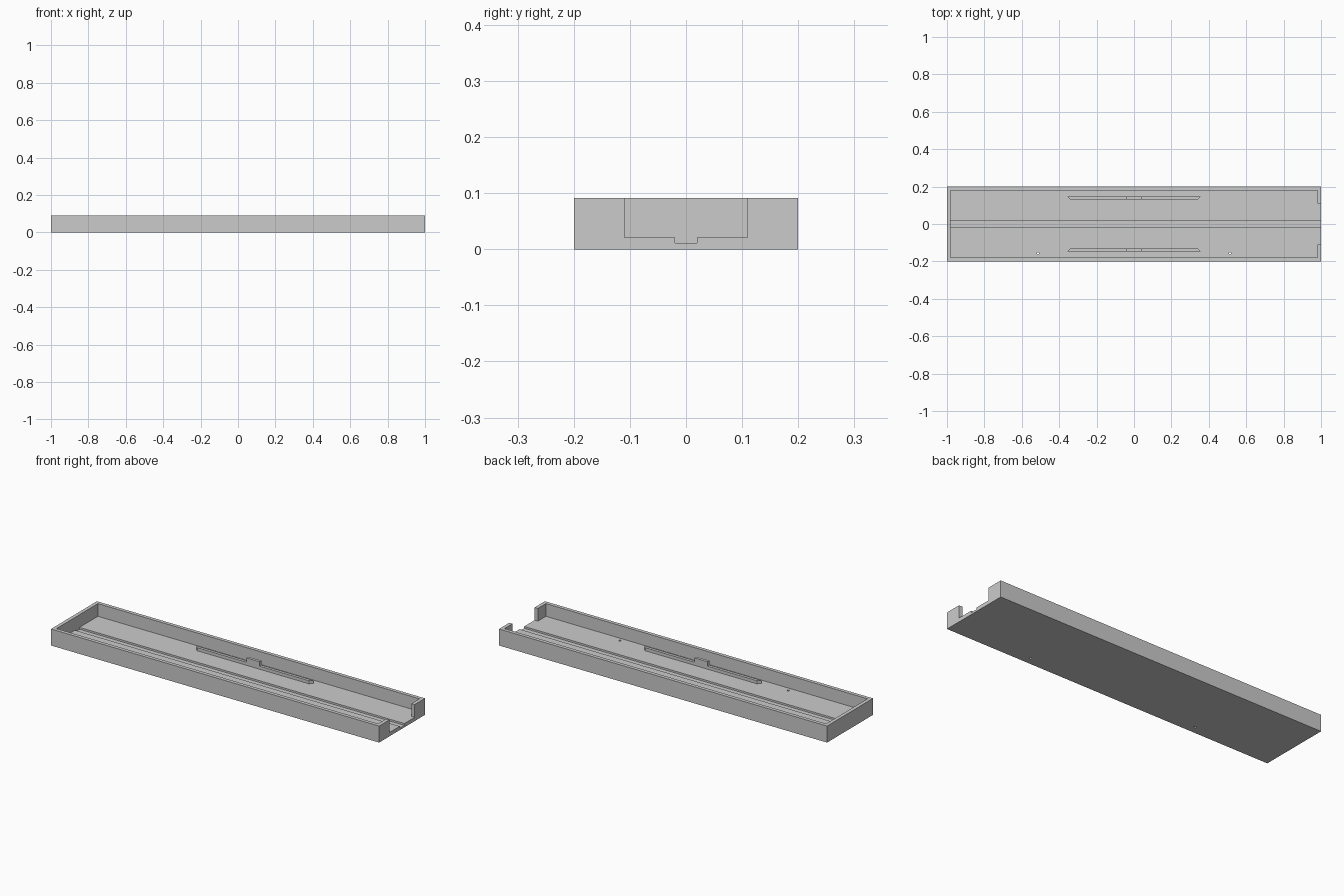
import bpy
import bmesh
from mathutils import Matrix

default = bpy.data.objects.get("Cube")
if default:
    bpy.data.objects.remove(default, do_unlink=True)

LENGTH, WIDTH, HEIGHT = 2.0, 0.4, 0.091
WALL, FLOOR = 0.02, 0.021

# Single plain grey
grey = bpy.data.materials.new("plain grey")
grey.use_nodes = True
grey.diffuse_color = (0.6, 0.6, 0.6, 1)
grey.node_tree.nodes["Principled BSDF"].inputs["Base Color"].default_value = (0.6, 0.6, 0.6, 1)


def finish(name, bm):
    bmesh.ops.recalc_face_normals(bm, faces=bm.faces)
    mesh = bpy.data.meshes.new(name)
    bm.to_mesh(mesh)
    bm.free()
    mesh.materials.append(grey)
    obj = bpy.data.objects.new(name, mesh)
    bpy.context.collection.objects.link(obj)
    return obj


def prism(name, outline, z0, z1):
    """Extrude a plan outline from z0 up to z1."""
    bm = bmesh.new()
    face = bm.faces.new([bm.verts.new((x, y, z0)) for x, y in outline])
    top = bmesh.ops.extrude_face_region(bm, geom=[face])
    verts = [v for v in top["geom"] if isinstance(v, bmesh.types.BMVert)]
    bmesh.ops.translate(bm, verts=verts, vec=(0, 0, z1 - z0))
    return finish(name, bm)


def block(name, x0, x1, y0, y1, z0, z1):
    return prism(name, [(x0, y0), (x1, y0), (x1, y1), (x0, y1)], z0, z1)


def pin(name, x, y, radius):
    bm = bmesh.new()
    bmesh.ops.create_cone(bm, cap_ends=True, segments=16, radius1=radius, radius2=radius,
                          depth=0.2, matrix=Matrix.Translation((x, y, 0)))
    return finish(name, bm)


def combine(target, other, operation):
    """Apply a boolean to the target, then drop the helper."""
    mod = target.modifiers.new(operation.lower(), 'BOOLEAN')
    mod.operation, mod.solver, mod.object = operation, 'EXACT', other
    bpy.context.view_layer.objects.active = target
    bpy.ops.object.modifier_apply(modifier=mod.name)
    bpy.data.objects.remove(other, do_unlink=True)


# Tray: solid block, hollowed out
hx, hy = LENGTH / 2, WIDTH / 2
inner_x, inner_y = hx - WALL, hy - WALL
tray = block("tray", -hx, hx, -hy, hy, 0, HEIGHT)
cutters = [
    block("cavity_cutter", -inner_x, inner_x, -inner_y, inner_y, FLOOR, 0.2),
    block("end_opening_cutter", 0.9, 1.1, -0.11, 0.11, FLOOR, 0.2),
    block("floor_groove_cutter", -inner_x, 1.1, -0.02, 0.02, 0.011, 0.05),
    pin("left_hole_cutter", 0.513, -0.157, 0.006),
    pin("right_hole_cutter", -0.513, -0.157, 0.006),
]
for cutter in cutters:
    combine(tray, cutter, 'DIFFERENCE')

# Low tapered rails with a raised middle tab, one along each long wall
for side, label in ((1, "back"), (-1, "front")):
    near, far = side * 0.131, side * 0.147
    rail = prism(label + "_rail", [(-0.357, far), (0.357, far), (0.341, near), (-0.341, near)],
                 FLOOR, 0.038)
    tab = block(label + "_tab", -0.04, 0.04, min(near, far), max(near, far), FLOOR, 0.062)
    combine(rail, tab, 'UNION')
